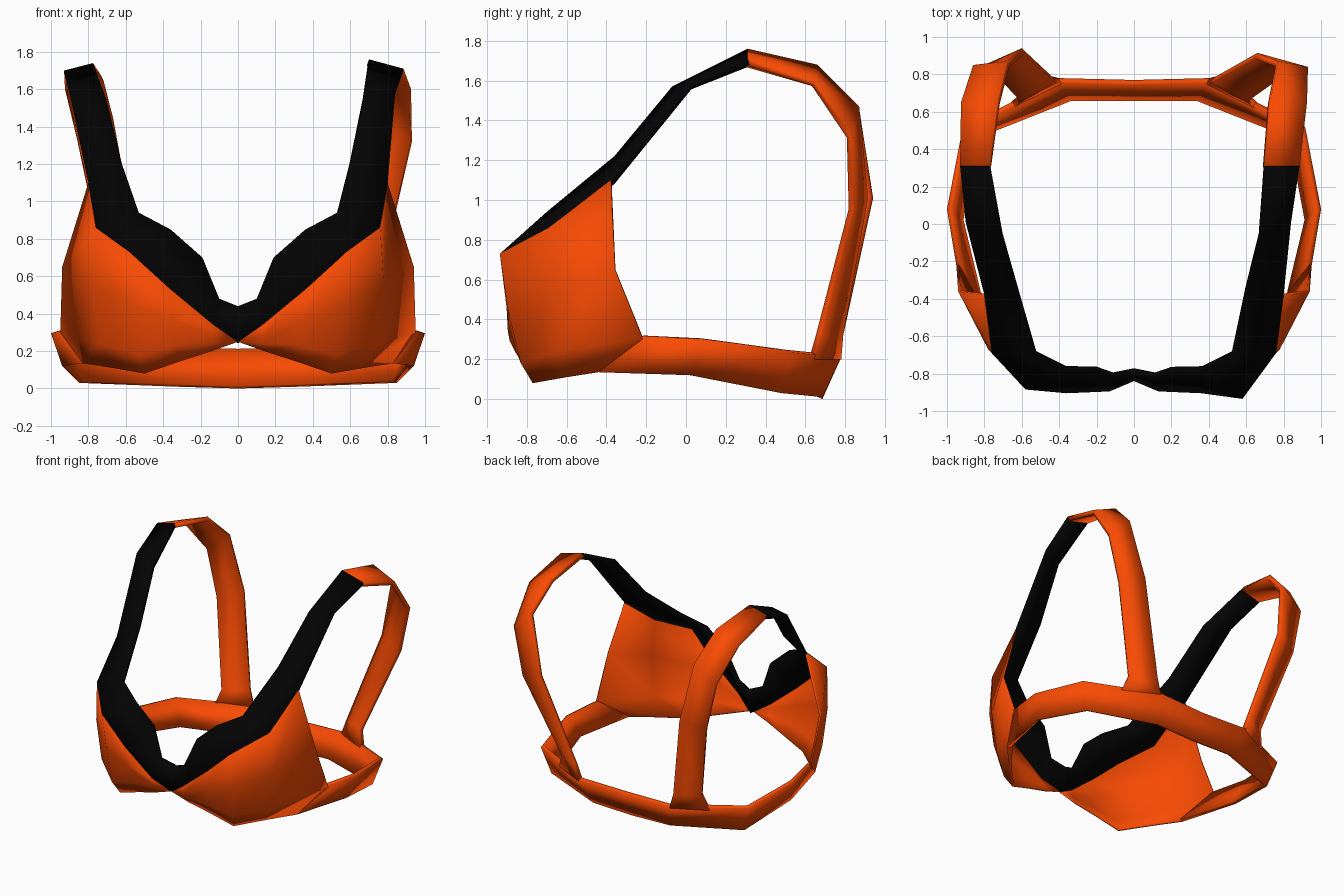
import bpy, math

if "Cube" in bpy.data.objects:
    bpy.data.objects.remove(bpy.data.objects["Cube"])

def material(name, rgb):
    m = bpy.data.materials.new(name)
    m.diffuse_color = (*rgb, 1)
    m.use_nodes = True
    m.node_tree.nodes["Principled BSDF"].inputs["Base Color"].default_value = m.diffuse_color
    return m

ORANGE = material("orange_fabric", (0.95, 0.07, 0.001))
BLACK = material("black_trim", (0.001, 0.001, 0.001))

def mirrored(columns):
    """The same columns on the left, ordered so they run towards the centre."""
    return [[(-x, y, z) for x, y, z in col] for col in reversed(columns)]

def sheet(name, columns, mat, thick, smooth=50):
    """Skin columns of points (each listed low/outer to high/inner), then thicken inward."""
    n = len(columns[0])
    verts = [p for col in columns for p in col]
    faces = []
    for i in range(len(columns) - 1):
        for j in range(n - 1):
            a, b = i * n + j, (i + 1) * n + j
            faces.append((a, b, b + 1, a + 1))
    me = bpy.data.meshes.new(name)
    me.from_pydata(verts, [], faces)
    me.materials.append(mat)
    ob = bpy.data.objects.new(name, me)
    bpy.context.collection.objects.link(ob)
    weld = ob.modifiers.new("weld", 'WELD')
    weld.merge_threshold = 0.001
    sol = ob.modifiers.new("thickness", 'SOLIDIFY')
    sol.thickness, sol.offset = thick, -1
    bpy.ops.object.select_all(action='DESELECT')
    ob.select_set(True)
    bpy.context.view_layer.objects.active = ob
    bpy.ops.object.shade_smooth_by_angle(angle=math.radians(smooth))
    return ob

CENTRE = (0, -0.84, 0.25)

def cup(tip):
    """Cup columns from centre front to the side, bottom to top; tip = y of the fullest point."""
    return [
        [CENTRE] * 4,
        [(0.14, -0.83, 0.20), (0.14, -0.86, 0.24), (0.14, -0.885, 0.29), (0.13, -0.895, 0.34)],
        [(0.31, -0.80, 0.145), (0.33, -0.85, 0.23), (0.35, -0.89, 0.37), (0.36, -0.905, 0.53)],
        [(0.50, -0.77, 0.08), (0.53, -0.83, 0.18), (0.57, tip + 0.04, 0.45), (0.58, tip, 0.73)],
        [(0.67, -0.60, 0.11), (0.74, -0.66, 0.24), (0.78, -0.67, 0.55), (0.76, -0.69, 0.86)],
        [(0.83, -0.44, 0.135), (0.95, -0.22, 0.30), (0.94, -0.36, 0.65), (0.80, -0.38, 1.10)],
    ]

def neckline(tip, x):
    """Black trim: (outer edge, inner edge); x = inner edge at the foot of the strap."""
    return [
        [(0.13, -0.895, 0.34), (0.10, -0.82, 0.48)],
        [(0.36, -0.905, 0.53), (0.19, -0.79, 0.70)],
        [(0.58, tip, 0.73), (0.36, -0.785, 0.85)],
        [(0.76, -0.69, 0.86), (0.53, -0.70, 0.94)],
        [(0.80, -0.38, 1.10), (x, -0.36, 1.22)],
    ]

# shoulder: the two straps hang slightly differently
shoulder_right = [[(0.84, 0.01, 1.58), (0.675, -0.07, 1.57)],
                  [(0.885, 0.31, 1.71), (0.70, 0.31, 1.76)]]
shoulder_left = [[(0.90, 0.01, 1.58), (0.71, -0.07, 1.56)],
                 [(0.93, 0.31, 1.70), (0.775, 0.31, 1.74)]]
back_right = [[(0.925, 0.65, 1.60), (0.73, 0.66, 1.68)],
              [(0.93, 0.84, 1.32), (0.77, 0.87, 1.47)],
              [(0.845, 0.85, 0.95), (0.66, 0.915, 1.01)]]
back_left = [[(0.925, 0.65, 1.60), (0.73, 0.66, 1.67)],
             [(0.86, 0.85, 1.33), (0.68, 0.87, 1.46)],
             [(0.78, 0.86, 0.95), (0.60, 0.94, 1.01)]]
strap_foot = [[(0.62, 0.685, 0.32), (0.44, 0.79, 0.32)],
              [(0.66, 0.65, 0.20), (0.40, 0.78, 0.20)]]

# under-bust band: (bottom edge, top edge) from the cup to near centre back
band = [
    [(0.83, -0.44, 0.135), (0.95, -0.22, 0.31)],
    [(0.94, 0.02, 0.12), (1.00, 0.08, 0.295)],
    [(0.85, 0.48, 0.03), (0.915, 0.52, 0.235)],
    [(0.34, 0.685, 0.01), (0.40, 0.78, 0.21)],
]
centre_back = [[(0, 0.685, 0.0), (0, 0.77, 0.20)]]

# cups
sheet("right_cup", cup(-0.935), ORANGE, 0.015)
sheet("left_cup", mirrored(cup(-0.885)), ORANGE, 0.015)

# one continuous trim from left shoulder to right shoulder
sheet("neckline_trim",
      mirrored(neckline(-0.885, 0.63) + shoulder_left)
      + [[CENTRE, (0, -0.80, 0.44)]]
      + neckline(-0.935, 0.605) + shoulder_right, BLACK, 0.03)

# back straps
sheet("right_back_strap", shoulder_right[-1:] + back_right + strap_foot, ORANGE, 0.035)
sheet("left_back_strap", mirrored(shoulder_left[-1:] + back_left + strap_foot), ORANGE, 0.035)

# band runs round the back in one piece
sheet("under_band", band + centre_back + mirrored(band), ORANGE, 0.03)
